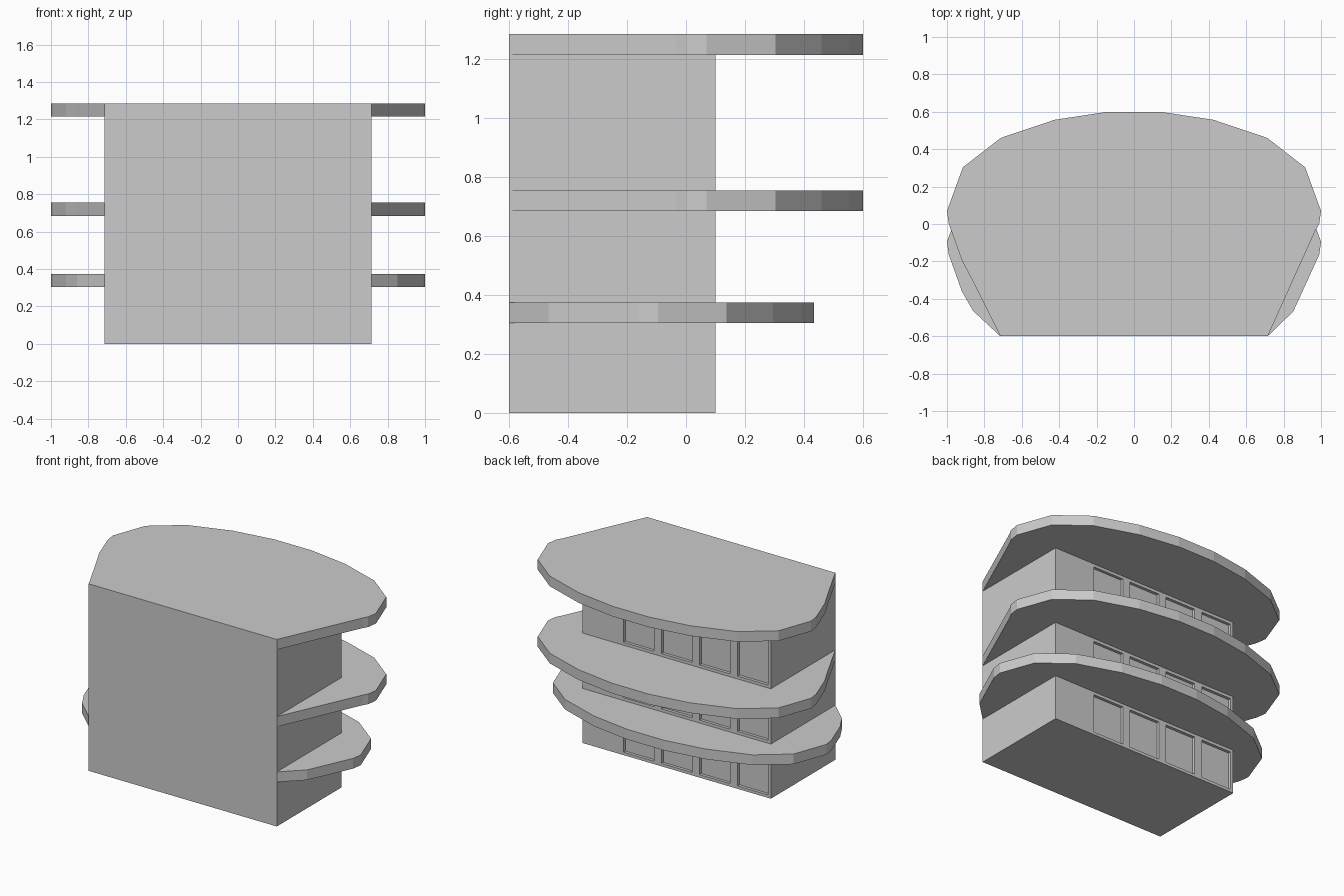
import bpy, bmesh
from mathutils import Matrix

if "Cube" in bpy.data.objects:
    bpy.data.objects.remove(bpy.data.objects["Cube"])


def add_object(name, bm):
    bmesh.ops.recalc_face_normals(bm, faces=bm.faces)
    mesh = bpy.data.meshes.new(name)
    bm.to_mesh(mesh)
    bm.free()
    obj = bpy.data.objects.new(name, mesh)
    bpy.context.collection.objects.link(obj)
    return obj


def add_box(bm, lo, hi):
    centre = [(a + b) / 2 for a, b in zip(lo, hi)]
    size = [b - a for a, b in zip(lo, hi)]
    mat = Matrix.Translation(centre) @ Matrix.Diagonal((*size, 1))
    bmesh.ops.create_cube(bm, size=1, matrix=mat)


def add_slab(name, outline, z0, z1):
    bm = bmesh.new()
    face = bm.faces.new([bm.verts.new((x, y, z0)) for x, y in outline])
    ext = bmesh.ops.extrude_face_region(bm, geom=[face])["geom"]
    top = [v for v in ext if isinstance(v, bmesh.types.BMVert)]
    bmesh.ops.translate(bm, verts=top, vec=(0, 0, z1 - z0))
    return add_object(name, bm)


HALF, FRONT, BACK = 0.715, -0.6, 0.1

# Storeys: plain blocks with four shallow window recesses in the back wall
for name, z0, z1 in (("ground_storey", 0, 0.305),
                     ("middle_storey", 0.375, 0.685),
                     ("upper_storey", 0.755, 1.215)):
    bm = bmesh.new()
    add_box(bm, (-HALF, FRONT, z0), (HALF, BACK, z1))
    storey = add_object(name, bm)

    bm = bmesh.new()
    for i in range(4):
        x = 0.405 - 0.289 * i
        add_box(bm, (x - 0.232, BACK - 0.02, z0 + 0.02), (x, BACK + 0.1, z1 - 0.02))
    cutter = add_object("window_cutter", bm)
    cutter.hide_render = True

    mod = storey.modifiers.new("windows", "BOOLEAN")
    mod.operation = "DIFFERENCE"
    mod.solver = "EXACT"
    mod.object = cutter
    bpy.context.view_layer.objects.active = storey
    bpy.ops.object.modifier_apply(modifier=mod.name)
    bpy.data.objects.remove(cutter)

# Bowed balcony edge, shared by all slabs (right half, mirrored)
bow = [(0.99, 0.0), (1.0, 0.07), (0.915, 0.303), (0.713, 0.46), (0.425, 0.557), (0.14, 0.6)]
curve = bow + [(-x, y) for x, y in reversed(bow)]
corner_r, corner_l = (HALF, FRONT), (-HALF, FRONT)

# Upper slabs flare straight on the right, bent on the left
upper = [corner_r, (0.97, -0.035)] + curve + [(-0.92, -0.195), (-0.865, -0.3), corner_l]
add_slab("roof_slab", upper, 1.215, 1.285)
add_slab("upper_balcony", upper, 0.685, 0.755)

# Lower slab: the same bow set further forward, with rounder ends
lower = ([corner_r, (0.852, -0.467)] + [(x, y - 0.165) for x, y in curve]
         + [(-0.92, -0.36), (-0.86, -0.465), corner_l])
add_slab("lower_balcony", lower, 0.305, 0.375)
